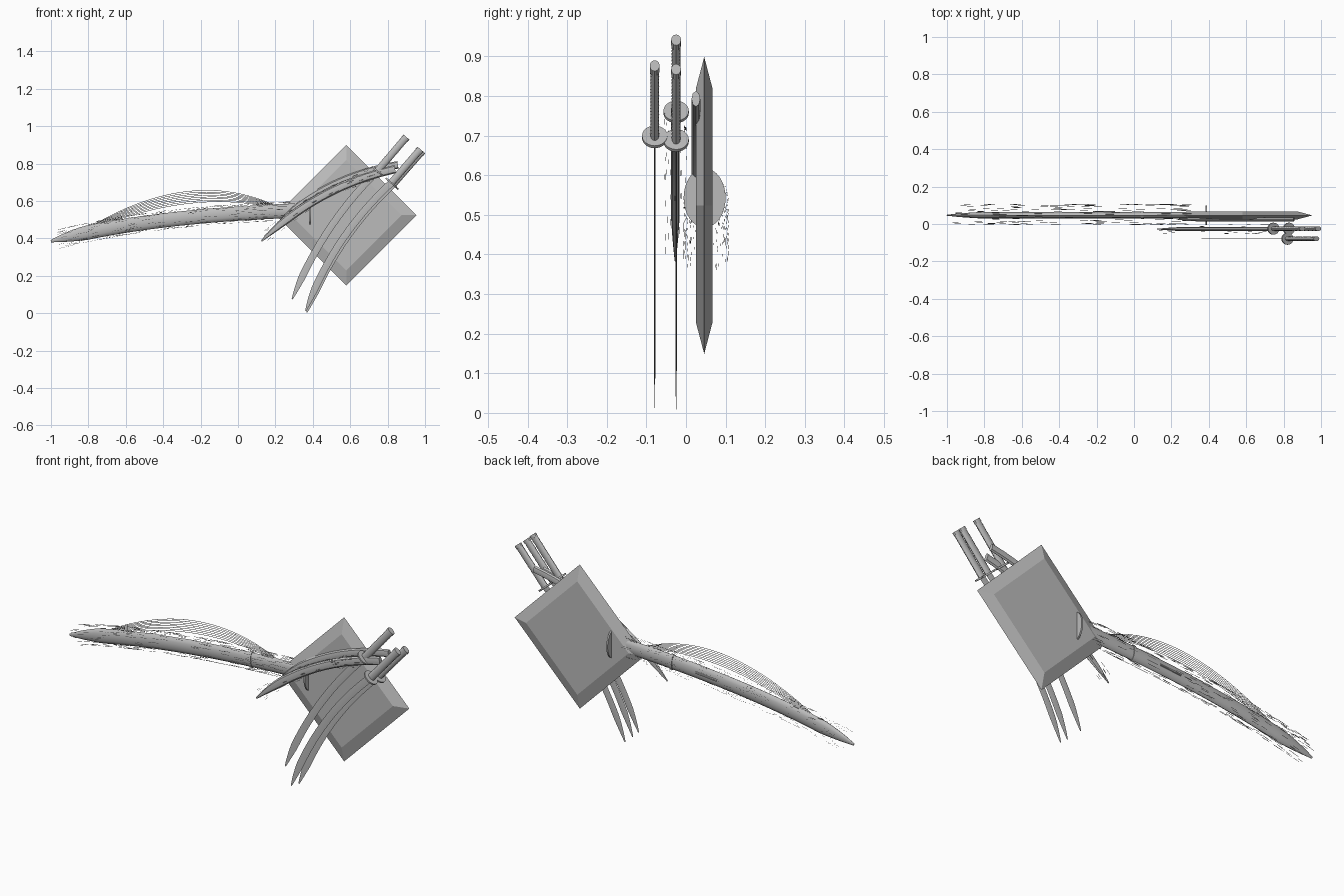
import bpy, bmesh, math, random
from mathutils import Vector

random.seed(4)
cube = bpy.data.objects.get("Cube")
if cube:
    bpy.data.objects.remove(cube, do_unlink=True)

grey = bpy.data.materials.new("plain_grey")
grey.use_nodes = True
COLOR = (0.5, 0.5, 0.5, 1)
grey.diffuse_color = COLOR
grey.node_tree.nodes["Principled BSDF"].inputs["Base Color"].default_value = COLOR


def loft(name, rings, smooth=True):
    """Skin a list of equal-length point rings and cap both ends."""
    bm = bmesh.new()
    rows = [[bm.verts.new(p) for p in ring] for ring in rings]
    n = len(rows[0])
    for a, b in zip(rows, rows[1:]):
        for i in range(n):
            j = (i + 1) % n
            bm.faces.new((a[i], a[j], b[j], b[i]))
    bm.faces.new(rows[0])
    bm.faces.new(rows[-1])
    bmesh.ops.recalc_face_normals(bm, faces=bm.faces)
    mesh = bpy.data.meshes.new(name)
    bm.to_mesh(mesh)
    bm.free()
    ob = bpy.data.objects.new(name, mesh)
    bpy.context.collection.objects.link(ob)
    mesh.materials.append(grey)
    if smooth:
        bpy.ops.object.select_all(action='DESELECT')
        bpy.context.view_layer.objects.active = ob
        ob.select_set(True)
        bpy.ops.object.shade_smooth_by_angle(angle=math.radians(35))
    return ob


def arc(start, mid, end):
    """Curve in the x-z plane through three points."""
    a, m, b = Vector(start), Vector(mid), Vector(end)
    c = 2 * m - (a + b) / 2
    return lambda t: a * (1 - t) ** 2 + c * 2 * t * (1 - t) + b * t * t


def straight(a, b):
    return arc(a, (Vector(a) + Vector(b)) / 2, b)


def frame(path, t):
    d = (path(t + 0.01) - path(t - 0.01)).normalized()
    return path(t), Vector((-d.y, d.x))


def sweep(name, path, y, width, depth, sides=8, steps=28, taper=0.0, ribs=0.0):
    """Sweep an ellipse along a path; taper is the pointed share at its start."""
    rings = []
    for k in range(steps + 1):
        t = k / steps
        s = 1 - ribs * (k % 2)
        if taper:
            s *= max(0.05, min(1, t / taper)) ** 0.6
        p, nrm = frame(path, t)
        ring = []
        for i in range(sides):
            a = math.tau * i / sides
            q = p + nrm * (width * s * math.cos(a))
            ring.append((q.x, y + depth * s * math.sin(a), q.y))
        rings.append(ring)
    return loft(name, rings)


# Bevelled square slab standing on one corner
def diamond(y, r):
    return [(0.579 + r * x, y, 0.524 + r * z) for x, z in ((1, 0), (0, 1), (-1, 0), (0, -1))]


loft("slab", [diamond(0.025, 0.295), diamond(0.046, 0.375), diamond(0.067, 0.295)], False)

# Long curved scabbard with its oval guard, a band and a rear bar
long_path = arc((-1, 0.385), (-0.39, 0.497), (0.38, 0.55))
sweep("long_scabbard", long_path, 0.047, 0.038, 0.017, sides=12, taper=0.16, steps=40)
sweep("long_guard", straight((0.381, 0.543), (0.389, 0.543)), 0.047, 0.075, 0.053, sides=32, steps=1)
sweep("scabbard_band", straight(long_path(0.79), long_path(0.8)), 0.047, 0.041, 0.02, sides=16, steps=1)
sweep("scabbard_bar", straight(long_path(0.62), long_path(0.7)), 0.063, 0.006, 0.006, steps=1)

# Two shorter curved scabbards
front_path = arc((0.125, 0.385), (0.46, 0.63), (0.84, 0.77))
rear_path = arc((0.23, 0.5), (0.52, 0.69), (0.855, 0.793))
sweep("front_scabbard", front_path, -0.027, 0.022, 0.011, taper=0.2)
sweep("rear_scabbard", rear_path, 0.025, 0.02, 0.011, taper=0.2)


# Three swords: thin blade, oval guard, flattened wrapped grip and pommel
def sword(label, y, tip, mid, guard, end):
    g, e = Vector(guard), Vector(end)
    d = (e - g).normalized()
    sweep(label + "_blade", arc(tip, mid, guard), y, 0.019, 0.0018, sides=4, taper=0.15)
    sweep(label + "_guard", straight(g - d * 0.004, g + d * 0.004), y, 0.039, 0.032, sides=24, steps=1)
    sweep(label + "_grip", straight(guard, end), y, 0.02, 0.0115, sides=12, steps=44, ribs=0.07)
    sweep(label + "_pommel", straight(e - d * 0.012, e + d * 0.005), y, 0.021, 0.0125, sides=12, steps=1)


sword("upper_sword", -0.025, (0.29, 0.075), (0.485, 0.445), (0.745, 0.76), (0.897, 0.938))
sword("lower_sword", -0.025, (0.368, 0.004), (0.56, 0.375), (0.828, 0.688), (0.982, 0.864))
sword("front_sword", -0.079, (0.362, 0.013), (0.552, 0.385), (0.82, 0.697), (0.972, 0.873))


# Thin cords bowed above the scabbards
def cords(name, start, end, low, high, peak_x, y, count):
    for i in range(count):
        peak = (peak_x, low + (high - low) * i / (count - 1))
        sweep(f"{name}_{i + 1}", arc(start, peak, end), y, 0.0013, 0.0013, sides=4, steps=30)


cords("long_cord", (-0.88, 0.405), (0.26, 0.545), 0.585, 0.65, -0.28, 0.047, 8)
cords("front_cord", (0.25, 0.52), (0.8, 0.765), 0.665, 0.69, 0.525, -0.027, 3)


# Short loose fibres hovering around the scabbards
def fibres(name, path, y, width, depth, count, last):
    bm = bmesh.new()
    for _ in range(count):
        t = random.uniform(0.03, last)
        a = random.uniform(0, math.tau)
        verts = []
        for u, off in ((t, 0), (t + 0.03, 0), (t + 0.03, 0.0012), (t, 0.0012)):
            p, nrm = frame(path, u)
            q = p + nrm * (width * math.cos(a) + off)
            verts.append(bm.verts.new((q.x, y + depth * math.sin(a) + off, q.y)))
        bm.faces.new(verts)
    mesh = bpy.data.meshes.new(name)
    bm.to_mesh(mesh)
    bm.free()
    mesh.materials.append(grey)
    bpy.context.collection.objects.link(bpy.data.objects.new(name, mesh))


fibres("long_fibres", long_path, 0.05, 0.05, 0.056, 380, 0.93)
fibres("front_fibres", front_path, -0.027, 0.03, 0.027, 70, 0.9)
